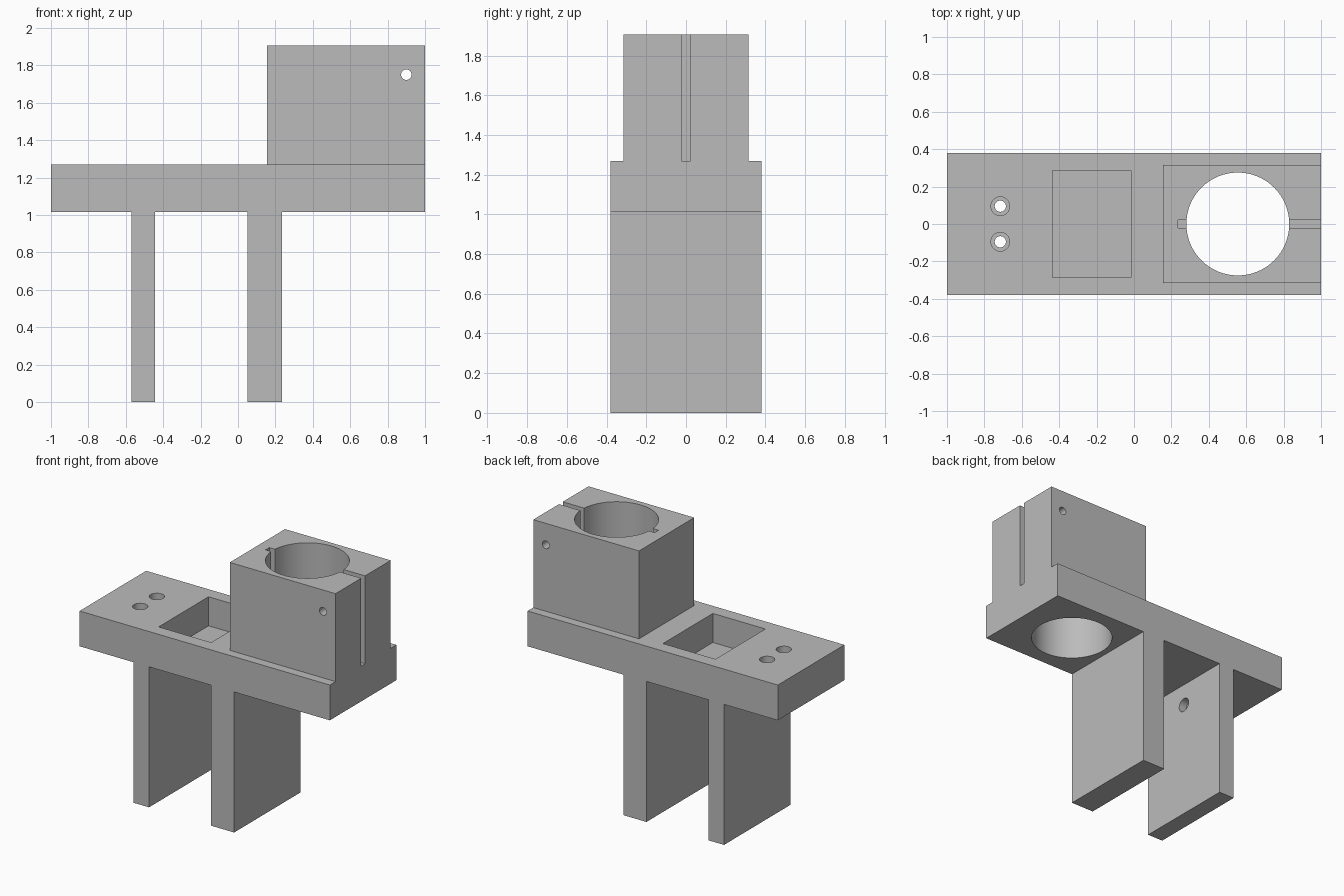
import bpy
import bmesh
import math
from mathutils import Matrix, Vector

if "Cube" in bpy.data.objects:
    bpy.data.objects.remove(bpy.data.objects["Cube"])

COLOR = (0.5, 0.5, 0.5, 1.0)
grey = bpy.data.materials.new("plain_grey")
grey.use_nodes = True
grey.diffuse_color = COLOR
grey.node_tree.nodes["Principled BSDF"].inputs["Base Color"].default_value = COLOR


def make(name, bm):
    mesh = bpy.data.meshes.new(name)
    bmesh.ops.recalc_face_normals(bm, faces=bm.faces)
    bm.to_mesh(mesh)
    bm.free()
    mesh.materials.append(grey)
    obj = bpy.data.objects.new(name, mesh)
    bpy.context.collection.objects.link(obj)
    return obj


def box(name, x, y, z):
    """Box from (low, high) ranges on each axis."""
    bm = bmesh.new()
    bmesh.ops.create_cube(bm, size=1)
    lo, hi = Vector((x[0], y[0], z[0])), Vector((x[1], y[1], z[1]))
    bmesh.ops.scale(bm, vec=hi - lo, verts=bm.verts)
    bmesh.ops.translate(bm, vec=(lo + hi) / 2, verts=bm.verts)
    return make(name, bm)


def rod(name, start, end, radius, sides=48):
    """Cylinder between two points."""
    a, b = Vector(start), Vector(end)
    turn = (b - a).to_track_quat("Z", "Y").to_matrix().to_4x4()
    bm = bmesh.new()
    bmesh.ops.create_cone(bm, cap_ends=True, segments=sides, radius1=radius,
                          radius2=radius, depth=(b - a).length,
                          matrix=Matrix.Translation((a + b) / 2) @ turn)
    return make(name, bm)


def cut(obj, cutters):
    """Subtract the cutters one by one, then discard them."""
    for cutter in cutters:
        cutter.hide_render = True
        mod = obj.modifiers.new("cut", "BOOLEAN")
        mod.operation = "DIFFERENCE"
        mod.solver = "EXACT"
        mod.object = cutter
        graph = bpy.context.evaluated_depsgraph_get()
        mesh = bpy.data.meshes.new_from_object(obj.evaluated_get(graph))
        obj.modifiers.clear()
        obj.data = mesh
        bpy.data.objects.remove(cutter)


# Plate with two legs, one outline extruded across the width
HALF_W, UNDER, TOP = 0.38, 1.015, 1.27
outline = [(-1, TOP), (-1, UNDER)]
for left, right in ((-0.57, -0.445), (0.05, 0.235)):
    outline += [(left, UNDER), (left, 0), (right, 0), (right, UNDER)]
outline += [(1, UNDER), (1, TOP)]
bm = bmesh.new()
face = bm.faces.new([bm.verts.new((x, -HALF_W, z)) for x, z in outline])
side = bmesh.ops.extrude_face_region(bm, geom=[face])["geom"]
bmesh.ops.translate(bm, vec=(0, 2 * HALF_W, 0),
                    verts=[v for v in side if isinstance(v, bmesh.types.BMVert)])
base = make("base_plate_with_legs", bm)


def bore():
    return rod("bore_cutter", (0.555, 0, 0.9), (0.555, 0, 2.1), 0.275, 96)


# Pocket, large bore, stepped screw holes in the plate and in one leg
cutters = [bore(), box("pocket_cutter", (-0.435, -0.015), (-0.285, 0.285), (1.06, 1.4))]
for y in (-0.095, 0.095):
    cutters += [rod("screw_cutter", (-0.715, y, 0.9), (-0.715, y, 1.4), 0.03),
                rod("head_cutter", (-0.715, y, 1.14), (-0.715, y, 1.4), 0.05)]
cutters += [rod("leg_hole_cutter", (-0.7, 0, 0.857), (-0.3, 0, 0.857), 0.03),
            rod("leg_head_cutter", (-0.505, 0, 0.857), (-0.3, 0, 0.857), 0.05)]
cut(base, cutters)

# Split clamp block with bore, slit and cross pin hole
block = box("clamp_block", (0.155, 1), (-0.315, 0.315), (TOP, 1.905))
cut(block, [bore(),
            box("slit_cutter", (0.235, 1.2), (-0.022, 0.022), (1.1, 2.1)),
            rod("pin_cutter", (0.9, -0.6, 1.75), (0.9, 0.6, 1.75), 0.028)])

# Smooth the round walls, keep the edges sharp
bpy.ops.object.select_all(action="DESELECT")
for obj in (base, block):
    obj.select_set(True)
bpy.context.view_layer.objects.active = base
bpy.ops.object.shade_smooth_by_angle(angle=math.radians(30))
